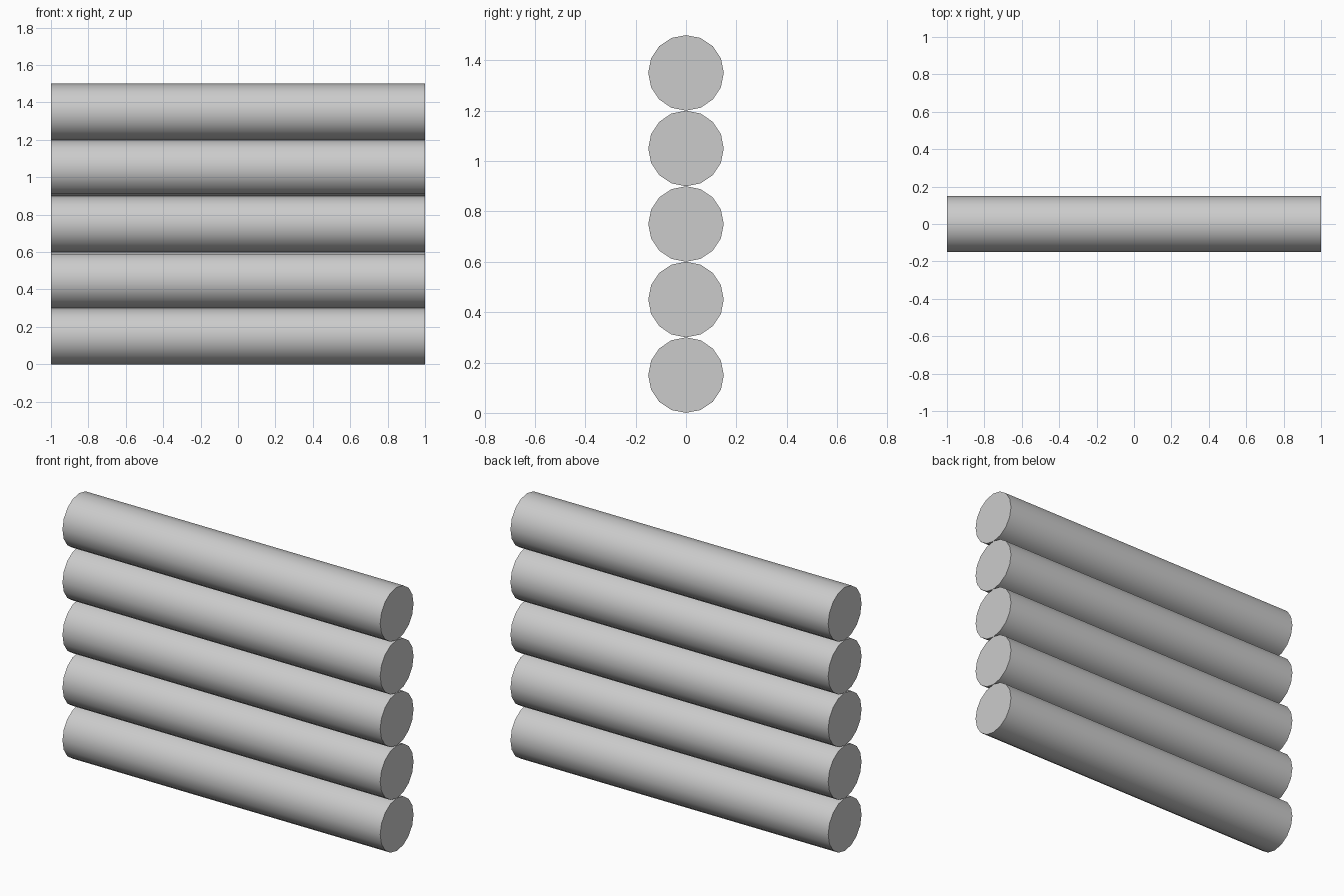
import bpy
import math

if "Cube" in bpy.data.objects:
    bpy.data.objects.remove(bpy.data.objects["Cube"])

RADIUS = 0.15
LENGTH = 2.0
COUNT = 5

# Stack of horizontal logs, each resting on the one below
for i in range(COUNT):
    bpy.ops.mesh.primitive_cylinder_add(
        vertices=16, radius=RADIUS, depth=LENGTH,
        location=(0, 0, RADIUS * (2 * i + 1)),
        rotation=(0, math.pi / 2, 0))
    log = bpy.context.object
    log.name = f"log_{i + 1}"
    # Round sides smooth, end caps crisp
    bpy.ops.object.shade_smooth_by_angle(angle=math.radians(40))
